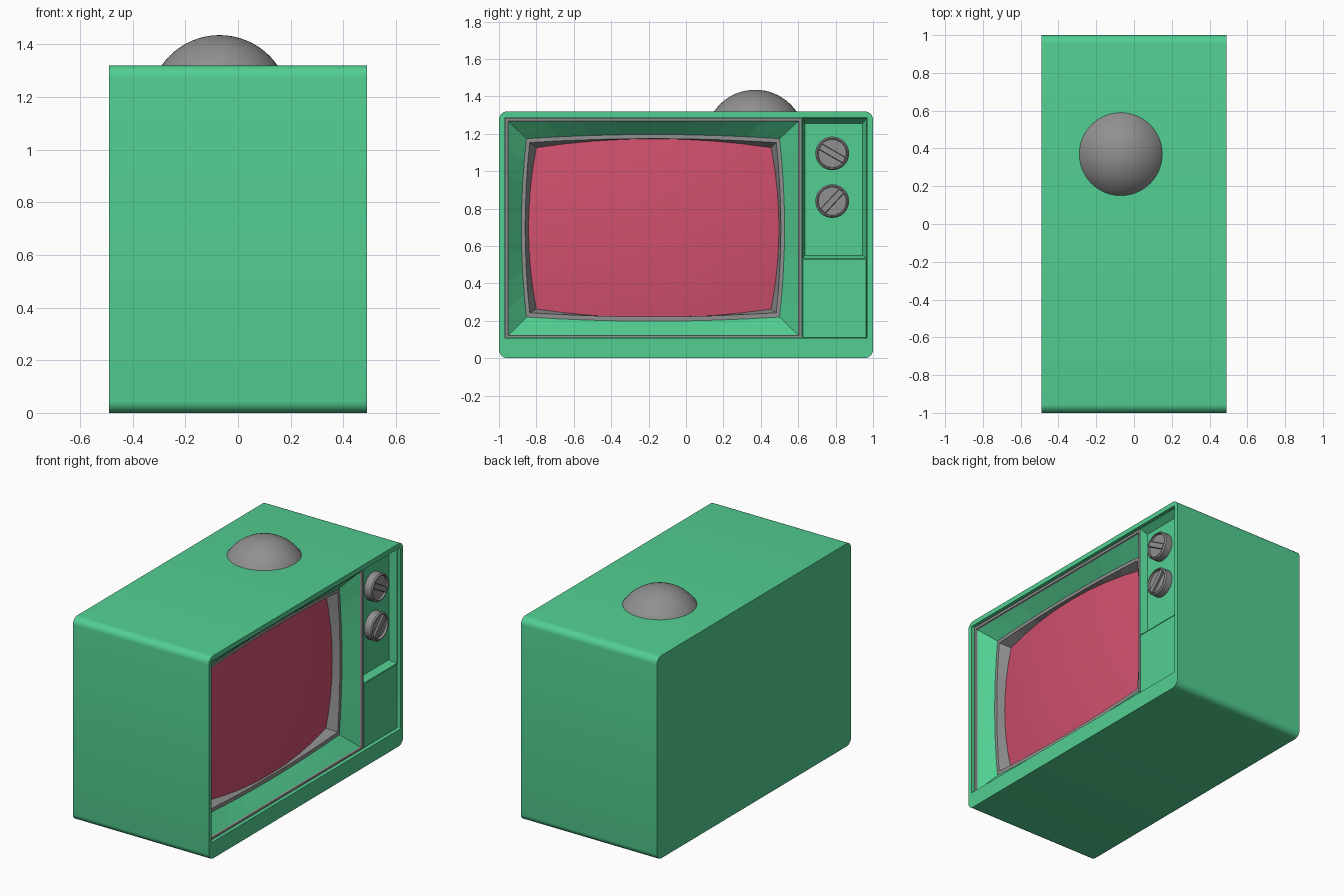
import bpy, bmesh
from math import pi, sin, cos, radians
from mathutils import Matrix

cube = bpy.data.objects.get("Cube")
if cube:
    bpy.data.objects.remove(cube, do_unlink=True)


def material(name, r, g, b):
    mat = bpy.data.materials.new(name)
    mat.use_nodes = True
    mat.diffuse_color = (r, g, b, 1)
    mat.node_tree.nodes["Principled BSDF"].inputs["Base Color"].default_value = (r, g, b, 1)
    return mat


GREEN = material("cabinet green", 0.085, 0.62, 0.285)
GRAY = material("trim gray", 0.28, 0.28, 0.28)
PINK = material("screen pink", 0.63, 0.08, 0.155)


def finish(name, bm, mats, smooth=None):
    mesh = bpy.data.meshes.new(name)
    bm.to_mesh(mesh)
    bm.free()
    obj = bpy.data.objects.new(name, mesh)
    bpy.context.collection.objects.link(obj)
    for mat in mats:
        mesh.materials.append(mat)
    if smooth:
        bpy.ops.object.select_all(action="DESELECT")
        obj.select_set(True)
        bpy.context.view_layer.objects.active = obj
        bpy.ops.object.shade_smooth_by_angle(angle=radians(smooth))
    return obj


def loft(name, rings, mats, bands=None, cap_start=False, cap_end=False, smooth=None):
    """Skin a series of rings, each running counter-clockwise seen from +x."""
    bm = bmesh.new()
    loops = [[bm.verts.new(p) for p in ring] for ring in rings]
    for k, (a, b) in enumerate(zip(loops, loops[1:])):
        for i in range(len(a)):
            j = (i + 1) % len(a)
            face = bm.faces.new((a[i], a[j], b[j], b[i]))
            face.material_index = bands[k] if bands else 0
    if cap_start:
        bm.faces.new(loops[0][::-1])
    if cap_end:
        bm.faces.new(loops[-1])
    return finish(name, bm, mats, smooth)


def rounded(x, y0, y1, z0, z1, r, seg=6):
    centres = [(y1 - r, z0 + r), (y1 - r, z1 - r), (y0 + r, z1 - r), (y0 + r, z0 + r)]
    ring = []
    for q, (cy, cz) in enumerate(centres):
        for s in range(seg + 1):
            a = (q - 1 + s / seg) * pi / 2
            ring.append((x, cy + r * cos(a), cz + r * sin(a)))
    return ring


def barrel(x, y0, y1, z0, z1, by=0, bz=0, n=8):
    """Rectangle whose sides bow outward by by / bz."""
    ring = []
    for side in range(4):
        for s in range(n):
            t = s / n
            bow = 4 * t * (1 - t)
            ring.append([(x, y0 + t * (y1 - y0), z0 - bz * bow),
                         (x, y1 + by * bow, z0 + t * (z1 - z0)),
                         (x, y1 - t * (y1 - y0), z1 + bz * bow),
                         (x, y0 - by * bow, z1 - t * (z1 - z0))][side])
    return ring


def circle(x, r, n=32):
    return [(x, r * cos(2 * pi * i / n), r * sin(2 * pi * i / n)) for i in range(n)]


def box(name, size, loc, mat, angle=0, bevel=0):
    bm = bmesh.new()
    bmesh.ops.create_cube(bm, size=1, matrix=Matrix.Diagonal((*size, 1)))
    if bevel:
        bmesh.ops.bevel(bm, geom=bm.edges[:], offset=bevel, segments=1, affect="EDGES")
    obj = finish(name, bm, [mat])
    obj.location = loc
    obj.rotation_euler.x = angle
    return obj


# Cabinet shell with an open, recessed face
opening = (-0.97, 0.97, 0.107, 1.288, 0.008)
loft("cabinet", [rounded(-0.49, -1, 1, 0, 1.32, 0.045),
                 rounded(0.49, -1, 1, 0, 1.32, 0.045),
                 rounded(0.49, *opening),
                 rounded(0.28, *opening)],
     [GREEN], cap_start=True, cap_end=True, smooth=30)

# Screen surround: thin trim, sloping bezel and gray tube ring
CY, CZ = -0.172, 0.695


def dome(y, z):
    return 0.385 - 0.12 * ((y - CY) ** 2 + (z - CZ) ** 2)


glass_edge = [(dome(y, z), y, z)
              for _, y, z in barrel(0, -0.80, 0.455, 0.263, 1.126, 0.042, 0.047)]
loft("screen_surround", [barrel(0.38, -0.967, 0.618, 0.11, 1.285),
                         barrel(0.47, -0.967, 0.618, 0.11, 1.285),
                         barrel(0.47, -0.952, 0.603, 0.122, 1.268),
                         barrel(0.46, -0.948, 0.599, 0.125, 1.265),
                         barrel(0.38, -0.853, 0.50, 0.22, 1.174, 0.027, 0.022),
                         barrel(0.38, -0.836, 0.483, 0.243, 1.153, 0.024, 0.021),
                         glass_edge],
     [GREEN, GRAY], bands=[1, 1, 1, 0, 1, 1])

# Bulging screen glass
glass = []
for k in range(8):
    f = 1 - k / 8
    ring = [(CY + (y - CY) * f, CZ + (z - CZ) * f) for _, y, z in glass_edge]
    glass.append([(dome(y, z), y, z) for y, z in ring])
loft("screen", glass, [PINK], cap_end=True, smooth=40)

# Control panel recess and the door below it
loft("control_panel", [barrel(0.38, 0.62, 0.968, 0.53, 1.287),
                       barrel(0.47, 0.62, 0.968, 0.53, 1.287),
                       barrel(0.47, 0.622, 0.965, 0.532, 1.284),
                       barrel(0.425, 0.635, 0.945, 0.55, 1.255)],
     [GREEN], cap_end=True)
box("lower_door", (0.1, 0.345, 0.421), (0.42, 0.794, 0.319), GREEN, bevel=0.003)

# Knobs with a grip bar inside a raised rim
for label, z, angle in (("upper", 1.095, -30), ("lower", 0.84, 47)):
    knob = loft(label + "_knob", [circle(0.42, 0.09), circle(0.472, 0.09),
                                  circle(0.48, 0.083), circle(0.48, 0.077),
                                  circle(0.466, 0.075)],
                [GRAY], cap_start=True, cap_end=True, smooth=30)
    knob.location = (0, 0.782, z)
    box(label + "_knob_grip", (0.03, 0.15, 0.036), (0.465, 0.782, z), GRAY,
        radians(angle), bevel=0.003)

# Dome on the top
bm = bmesh.new()
bmesh.ops.create_uvsphere(bm, u_segments=48, v_segments=32, radius=0.268)
ball = finish("top_dome", bm, [GRAY], smooth=60)
ball.location = (-0.07, 0.37, 1.167)
